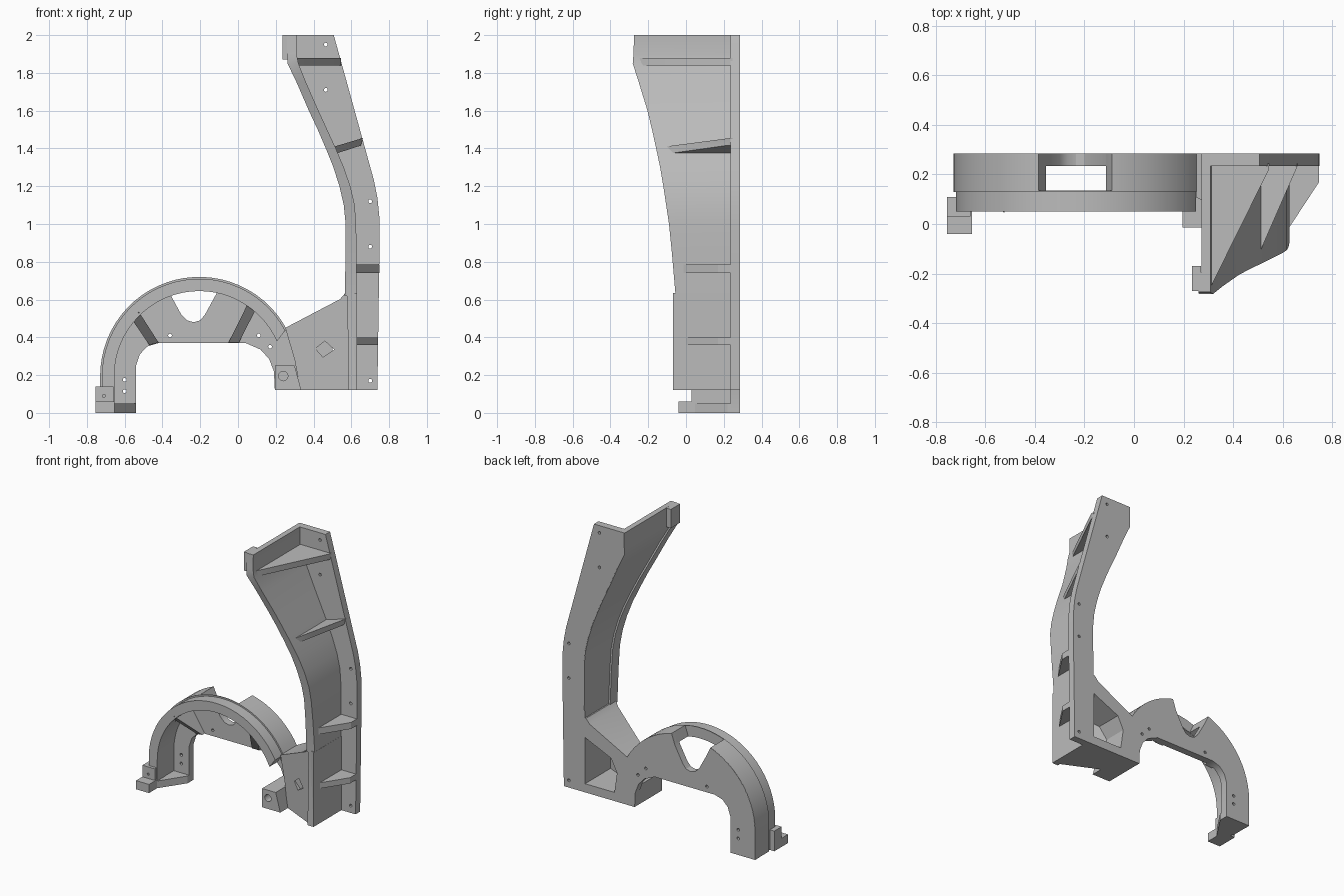
import bpy, bmesh, math
from mathutils import Matrix

old = bpy.data.objects.get("Cube")
if old:
    bpy.data.objects.remove(old, do_unlink=True)

grey = bpy.data.materials.new("mid grey")
grey.use_nodes = True
grey.diffuse_color = (0.5, 0.5, 0.5, 1)
grey.node_tree.nodes["Principled BSDF"].inputs["Base Color"].default_value = (0.5, 0.5, 0.5, 1)

BACK, PLATE = 0.285, 0.235        # rear face and front face of the mounting plate
CX, CZ = -0.205, 0.195            # arch centre


def finish(name, bm):
    bmesh.ops.recalc_face_normals(bm, faces=bm.faces)
    mesh = bpy.data.meshes.new(name)
    bm.to_mesh(mesh)
    bm.free()
    mesh.materials.append(grey)
    obj = bpy.data.objects.new(name, mesh)
    bpy.context.collection.objects.link(obj)
    return obj


def prism(name, outline, front, back=BACK):
    """Extrude an x-z outline from front to back; front is a number or a function of (x, z)."""
    depth = front if callable(front) else lambda x, z: front
    bm = bmesh.new()
    near = [bm.verts.new((x, depth(x, z), z)) for x, z in outline]
    far = [bm.verts.new((x, back, z)) for x, z in outline]
    bm.faces.new(near)
    bm.faces.new(far[::-1])
    n = len(outline)
    for i in range(n):
        j = (i + 1) % n
        bm.faces.new((near[j], near[i], far[i], far[j]))
    return finish(name, bm)


def box(name, x0, x1, y0, y1, z0, z1):
    return prism(name, [(x0, z0), (x1, z0), (x1, z1), (x0, z1)], y0, y1)


def loft(name, rows):
    """Skin a stack of rectangles given as (z, left, right, front, back)."""
    bm = bmesh.new()
    rings = [[bm.verts.new(p) for p in ((l, f, z), (r, f, z), (r, b, z), (l, b, z))]
             for z, l, r, f, b in rows]
    for low, high in zip(rings, rings[1:]):
        for i in range(4):
            j = (i + 1) % 4
            bm.faces.new((low[i], low[j], high[j], high[i]))
    bm.faces.new(rings[0])
    bm.faces.new(rings[-1])
    return finish(name, bm)


def arc(radius, start, end, steps=28):
    angles = [math.radians(start + (end - start) * i / steps) for i in range(steps + 1)]
    return [(CX + radius * math.cos(a), CZ + radius * math.sin(a)) for a in angles]


def cut(target, *cutters):
    for cutter in cutters:
        mod = target.modifiers.new("cut", "BOOLEAN")
        mod.operation = "DIFFERENCE"
        mod.solver = "EXACT"
        mod.object = cutter
        bpy.context.view_layer.objects.active = target
        bpy.ops.object.modifier_apply(modifier=mod.name)


# Column wall: (height, left edge, right edge, front edge)
WALL = [(0.12, 0.57, 0.628, -0.07), (0.4, 0.57, 0.628, -0.06), (0.62, 0.565, 0.628, -0.055),
        (0.85, 0.57, 0.628, -0.075), (1.0, 0.57, 0.625, -0.09), (1.1, 0.56, 0.618, -0.105),
        (1.2, 0.537, 0.595, -0.12), (1.3, 0.505, 0.56, -0.137), (1.4, 0.465, 0.518, -0.158),
        (1.5, 0.422, 0.472, -0.18), (1.6, 0.375, 0.426, -0.204), (1.75, 0.31, 0.36, -0.25),
        (1.85, 0.262, 0.32, -0.282), (1.9, 0.26, 0.31, -0.278), (2.0, 0.26, 0.31, -0.275)]
loft("column_wall", [(z, l + 0.012, r, f, BACK - 0.001) for z, l, r, f in WALL])
loft("column_wall_rim", [(z, l, l + 0.02, f, f + 0.08) for z, l, r, f in WALL[2:]])
box("top_lip", 0.235, 0.27, -0.27, -0.17, 1.87, 2.0)

# Column mounting plate follows the wall on its inner side
column_plate = prism("column_plate", [(l + 0.015, z) for z, l, r, f in WALL] + [
    (0.507, 2.0), (0.72, 1.23), (0.738, 1.14), (0.748, 1.04), (0.75, 0.94), (0.738, 0.12)], PLATE)


# Column ribs taper from the wall to the outer edge of the plate
def column_rib(name, x0, x1, z0, z1, y0, y1, edge=0.0):
    slope = (y1 - y0) / (x1 - x0)
    prism(name, [(x0, z0), (x1, z0 + edge), (x1 + edge / 4, z1 + edge), (x0, z1)],
          lambda x, z: y0 + slope * (x - x0), PLATE + 0.01)


column_rib("top_rib", 0.3, 0.545, 1.84, 1.88, -0.275, 0.22)
column_rib("upper_rib", 0.51, 0.65, 1.37, 1.41, -0.11, 0.21, 0.045)
column_rib("middle_rib", 0.61, 0.748, 0.74, 0.785, -0.04, 0.17)
column_rib("lower_rib", 0.61, 0.741, 0.36, 0.4, -0.03, 0.17)


# Hollow corner block joining the column to the arch, with a slanted front
def slant(x, z):
    return -0.07 + (0.629 - x) * 0.47


block = prism("corner_block", [(0.25, 0.45), (0.54, 0.602), (0.568, 0.635), (0.629, 0.635),
                               (0.629, 0.12), (0.33, 0.12), (0.3, 0.28)], slant)
pocket = prism("pocket_cutter", [(0.35, 0.18), (0.575, 0.18), (0.575, 0.5), (0.375, 0.41),
                                 (0.33, 0.32)], lambda x, z: slant(x, z) + 0.05, 0.4)
diamond = prism("diamond_cutter", [(0.41, 0.34), (0.45, 0.295), (0.51, 0.335), (0.46, 0.38)],
                -0.2, 0.04)
cut(block, pocket, diamond)

# Arch: back plate, wide shell and narrow front rim
arch_plate = prism("arch_plate", [(-0.73, 0)] + arc(0.524, 180, 28) + [
    (0.3, 0.28), (0.335, 0.12), (0.195, 0.12), (0.19, 0.22), (0.165, 0.285), (0.12, 0.335),
    (0.04, 0.37), (-0.42, 0.37), (-0.48, 0.352), (-0.52, 0.31), (-0.54, 0.25), (-0.54, 0)], PLATE)
shell = prism("arch_shell", [(-0.729, 0)] + arc(0.525, 180, 28) + arc(0.452, 26, 180)
              + [(-0.657, 0)], 0.13, BACK - 0.001)
rim = prism("arch_rim", [(-0.72, 0)] + arc(0.515, 180, 28) + arc(0.45, 24, 180)
            + [(-0.655, 0)], 0.05, 0.135)
notch = prism("notch_cutter", [(-0.42, 0.76), (-0.36, 0.63), (-0.3, 0.52), (-0.27, 0.49),
                               (-0.235, 0.48), (-0.2, 0.49), (-0.175, 0.52), (-0.115, 0.63),
                               (-0.07, 0.76)], 0.136, 0.4)
cut(arch_plate, notch)
cut(shell, notch)

# Arch ribs and the leg floor taper toward the opening
prism("arch_rib_left", [(-0.565, 0.5), (-0.525, 0.535), (-0.42, 0.372), (-0.47, 0.36)],
      lambda x, z: 0.06 + (0.52 - z), PLATE + 0.01)
prism("arch_rib_right", [(0.05, 0.575), (0.095, 0.55), (0.005, 0.372), (-0.05, 0.372)],
      lambda x, z: 0.06 + (0.565 - z) * 0.85, PLATE + 0.01)
prism("leg_floor", [(-0.67, 0), (-0.54, 0), (-0.54, 0.05), (-0.67, 0.05)],
      lambda x, z: 0.04 + (x + 0.66) * 1.5, BACK - 0.002)

# Left foot with a raised step
box("foot_toe", -0.755, -0.655, -0.04, 0.11, 0, 0.06)
foot = box("foot_step", -0.755, -0.66, 0.03, 0.11, 0, 0.14)

# Right lug with a bolt hole
lug = prism("lug", [(0.195, 0.12), (0.335, 0.12), (0.3, 0.25), (0.195, 0.25)], -0.015, PLATE + 0.02)


# Screw and bolt holes
def drill(target, spots, radius, start, end, sides=12):
    bm = bmesh.new()
    for x, z in spots:
        move = Matrix.Translation((x, (start + end) / 2, z)) @ Matrix.Rotation(math.pi / 2, 4, "X")
        bmesh.ops.create_cone(bm, cap_ends=True, segments=sides, radius1=radius, radius2=radius,
                              depth=end - start, matrix=move)
    cutter = finish("hole_cutter", bm)
    cut(target, cutter)
    bpy.data.objects.remove(cutter, do_unlink=True)


drill(column_plate, [(0.465, 1.95), (0.465, 1.71), (0.7, 1.12), (0.7, 0.88), (0.7, 0.17)],
      0.01, 0.1, 0.4)
drill(arch_plate, [(-0.6, 0.175), (-0.6, 0.115), (-0.36, 0.41), (0.11, 0.41), (0.17, 0.35)],
      0.01, 0.1, 0.4)
drill(lug, [(0.24, 0.195)], 0.025, -0.1, 0.06)
drill(foot, [(-0.71, 0.09)], 0.008, -0.1, 0.2)

for cutter in (pocket, diamond, notch):
    bpy.data.objects.remove(cutter, do_unlink=True)

# Smooth the curved faces, keep hard edges
bpy.ops.object.select_all(action="DESELECT")
for obj in bpy.context.scene.objects:
    if obj.type == "MESH":
        obj.select_set(True)
        bpy.context.view_layer.objects.active = obj
bpy.ops.object.shade_smooth_by_angle(angle=math.radians(30))
